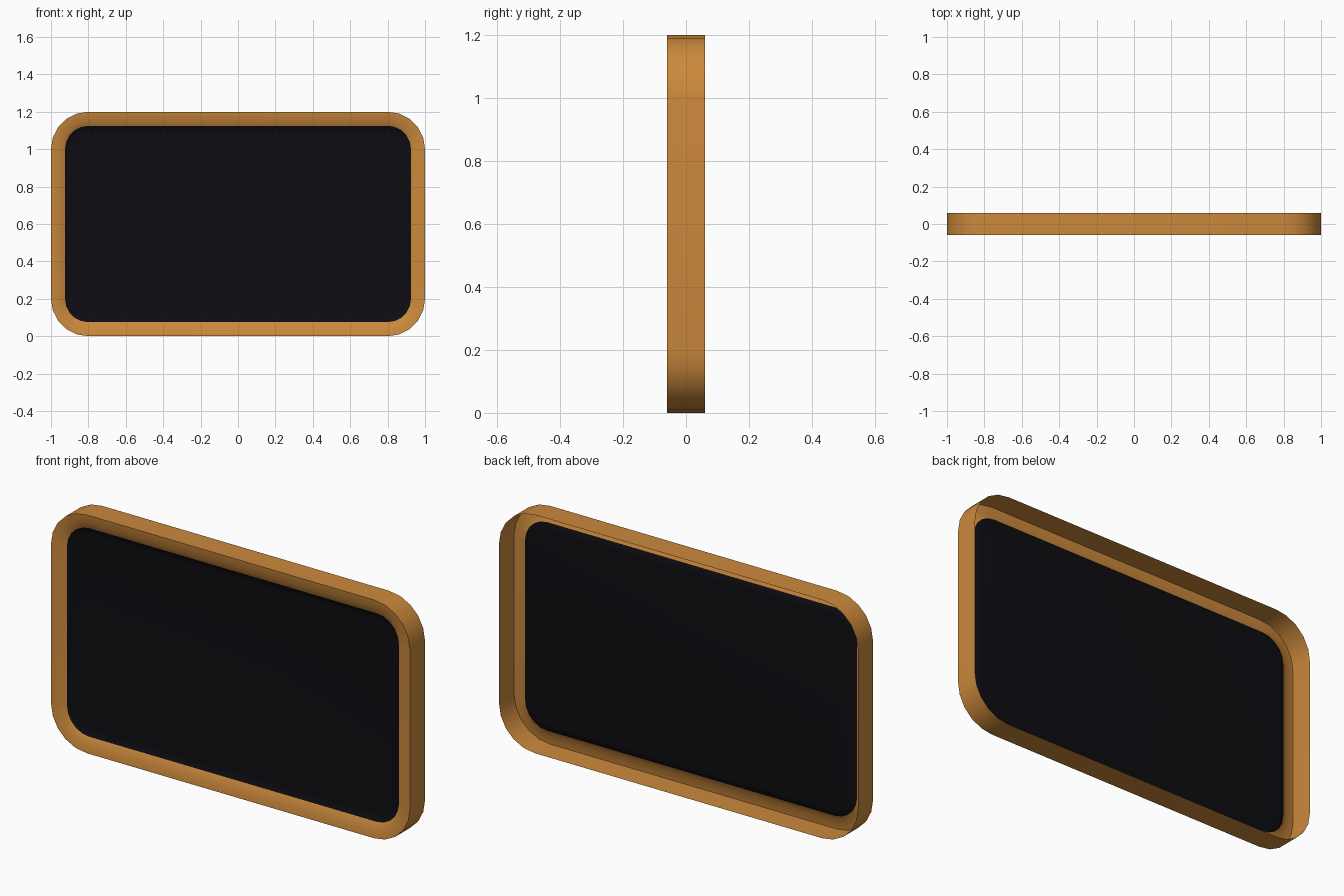
import bpy, bmesh, math

if "Cube" in bpy.data.objects:
    bpy.data.objects.remove(bpy.data.objects["Cube"])

W, H, R, SEG = 1.0, 1.2, 0.2, 5   # half width, height, corner radius, corner segments


def outline(inset):
    """Rounded rectangle in x/z, counter-clockwise seen from the front."""
    r = R - inset
    corners = [(W - R, R, -90), (W - R, H - R, 0), (R - W, H - R, 90), (R - W, R, 180)]
    pts = []
    for cx, cz, start in corners:
        for i in range(SEG + 1):
            a = math.radians(start + 90 * i / SEG)
            pts.append((cx + r * math.cos(a), cz + r * math.sin(a)))
    return pts


def shell(name, profile, color, cap=False):
    """Sweep an (inset, y) profile around the rounded rectangle."""
    bm = bmesh.new()
    rings = [[bm.verts.new((x, y, z)) for x, z in outline(d)] for d, y in profile]
    n = len(rings[0])
    for a, b in zip(rings, rings[1:]):
        for j in range(n):
            k = (j + 1) % n
            bm.faces.new((a[j], a[k], b[k], b[j]))
    if cap:
        bm.faces.new(rings[-1])
    mesh = bpy.data.meshes.new(name)
    bm.to_mesh(mesh)
    bm.free()
    ob = bpy.data.objects.new(name, mesh)
    bpy.context.collection.objects.link(ob)
    mat = bpy.data.materials.new(name + "_color")
    mat.diffuse_color = color
    mat.use_nodes = True
    mat.node_tree.nodes["Principled BSDF"].inputs["Base Color"].default_value = mat.diffuse_color
    mesh.materials.append(mat)
    bpy.ops.object.select_all(action='DESELECT')
    ob.select_set(True)
    bpy.context.view_layer.objects.active = ob
    bpy.ops.object.shade_smooth_by_angle(angle=math.radians(50))
    return ob


# frame: outer wall open at the back, front lip curling in to the panel
shell("frame", [(0, 0.06), (0, -0.06), (0.045, -0.055), (0.075, -0.04)],
      (0.6, 0.25, 0.045, 1))

# dark panel with a shallow dished rim
shell("screen_panel", [(0.075, -0.04), (0.09, -0.032), (0.11, -0.03)],
      (0.004, 0.004, 0.006, 1), cap=True)
